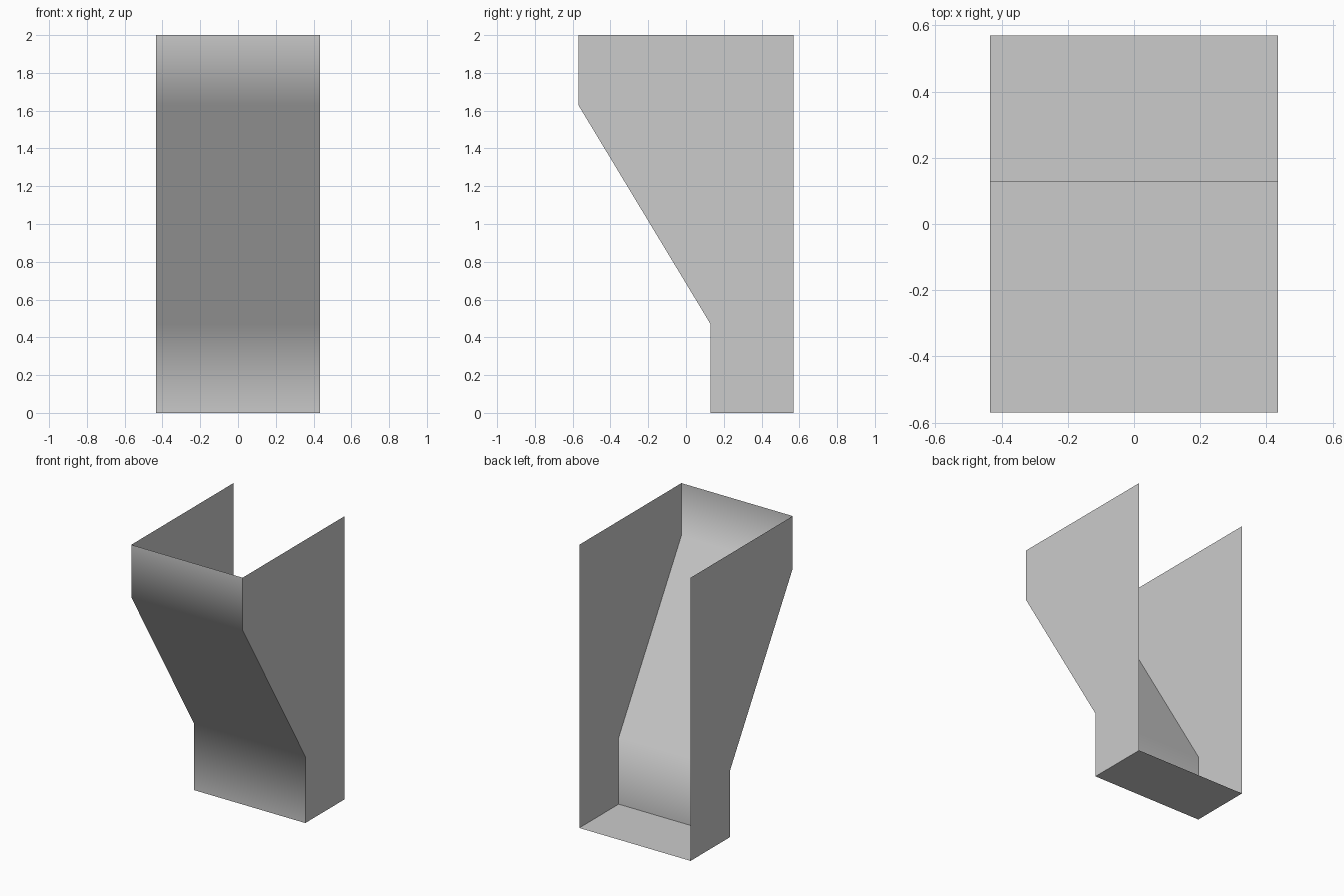
import bpy
from mathutils import Vector

cube = bpy.data.objects.get("Cube")
if cube:
    bpy.data.objects.remove(cube, do_unlink=True)

HALF_W = 0.435
BACK = 0.57
# Front edge of the chute as (y, z), from bottom to top
FRONT = [(0.13, 0.0), (0.13, 0.47), (-0.57, 1.63), (-0.57, 2.0)]

grey = bpy.data.materials.new("plain_grey")
grey.use_nodes = True
colour = (0.6, 0.6, 0.6, 1.0)
grey.diffuse_color = colour
grey.node_tree.nodes["Principled BSDF"].inputs["Base Color"].default_value = colour


def sheet(name, verts, faces):
    mesh = bpy.data.meshes.new(name)
    mesh.from_pydata(verts, [], faces)
    mesh.materials.append(grey)
    obj = bpy.data.objects.new(name, mesh)
    bpy.context.collection.objects.link(obj)
    return obj


# Side walls, facing outward
outline = FRONT + [(BACK, 2.0), (BACK, 0.0)]
for name, x in (("left_wall", HALF_W), ("right_wall", -HALF_W)):
    points = [(x, y, z) for y, z in outline]
    order = list(range(len(points)))
    sheet(name, points, [order[::-1] if x > 0 else order])

# Floor, facing down
y0 = FRONT[0][0]
sheet("floor", [(-HALF_W, y0, 0), (-HALF_W, BACK, 0),
                (HALF_W, BACK, 0), (HALF_W, y0, 0)], [(0, 1, 2, 3)])

# Front panel: bends shade smoothly, following the long sloped face
verts = [(x, y, z) for y, z in FRONT for x in (-HALF_W, HALF_W)]
panel = sheet("front_panel", verts,
              [(i, i + 1, i + 3, i + 2) for i in range(0, 6, 2)])
panel.data.shade_smooth()
slope = panel.data.polygons[1].normal.copy()
flat = Vector((0, -1, 0))
panel.data.normals_split_custom_set_from_vertices(
    [flat if z in (0.0, 2.0) else slope for _, _, z in verts])
